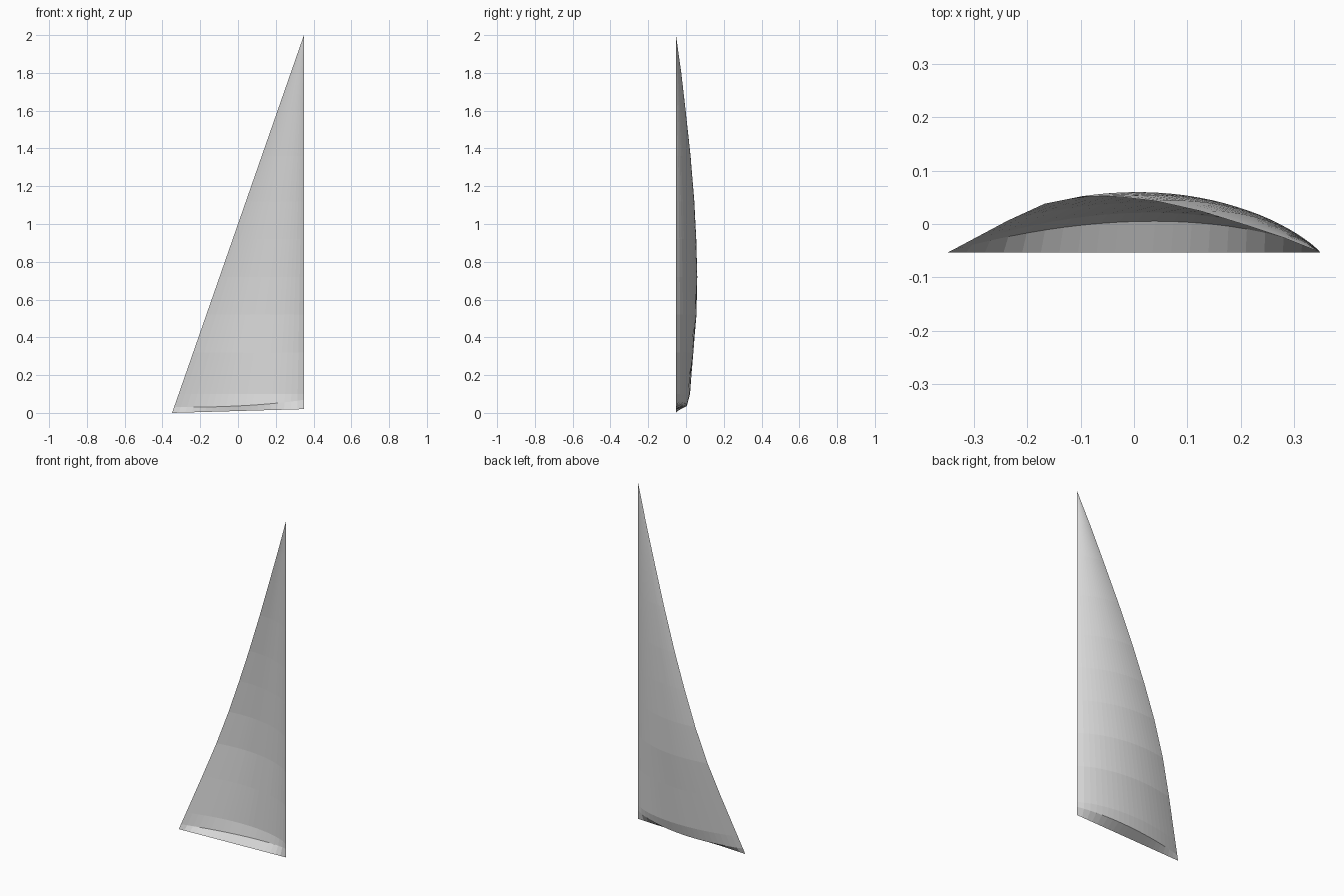
import bpy
import bmesh

cube = bpy.data.objects.get("Cube")
if cube:
    bpy.data.objects.remove(cube, do_unlink=True)

HALF_WIDTH = 0.349
LUFF_Y = -0.053
COLUMNS = 20

# Cross-sections from foot to head: luff height, leech height, leech y, camber, sag
SECTIONS = [
    (0.02, 0.0, -0.053, 0.0, 0.0),
    (0.07, 0.03, -0.048, 0.056, 0.013),
    (0.1, 0.1, -0.035, 0.066, 0.0),
    (0.32, 0.32, 0.006, 0.062, 0.0),
    (0.52, 0.52, 0.038, 0.058, 0.0),
    (0.72, 0.72, 0.052, 0.05, 0.0),
    (0.92, 0.92, 0.051, 0.042, 0.0),
    (1.12, 1.12, 0.043, 0.034, 0.0),
    (1.36, 1.36, 0.024, 0.025, 0.0),
    (1.6, 1.6, -0.002, 0.016, 0.0),
    (1.8, 1.8, -0.025, 0.008, 0.0),
]


def lerp(a, b, t):
    return a + (b - a) * t


def section_points(luff_z, leech_z, leech_y, camber, sag):
    """Cambered line running from the upright luff to the sloping leech."""
    leech_x = lerp(-HALF_WIDTH, HALF_WIDTH, leech_z / 2)
    for i in range(COLUMNS + 1):
        t = i / COLUMNS
        u = t ** 0.85
        bulge = 4 * u * (1 - u)
        yield (lerp(HALF_WIDTH, leech_x, t),
               lerp(LUFF_Y, leech_y, t) + camber * bulge,
               lerp(luff_z, leech_z, t) - sag * bulge)


# Sail cloth colour
cloth = bpy.data.materials.new("pale_grey_cloth")
cloth.use_nodes = True
colour = (0.68, 0.68, 0.68, 1)
cloth.diffuse_color = colour
for node in cloth.node_tree.nodes:
    if node.type == 'BSDF_PRINCIPLED':
        node.inputs["Base Color"].default_value = colour

# Sail: loft the sections and close them to a point at the head
bm = bmesh.new()
rows = [[bm.verts.new(p) for p in section_points(*s)] for s in SECTIONS]
for low, high in zip(rows, rows[1:]):
    for i in range(COLUMNS):
        bm.faces.new((low[i + 1], low[i], high[i], high[i + 1]))
head = bm.verts.new((HALF_WIDTH, LUFF_Y, 2))
for a, b in zip(rows[-1], rows[-1][1:]):
    bm.faces.new((b, a, head))

mesh = bpy.data.meshes.new("sail")
bm.to_mesh(mesh)
bm.free()
mesh.materials.append(cloth)
sail = bpy.data.objects.new("sail", mesh)
bpy.context.collection.objects.link(sail)
